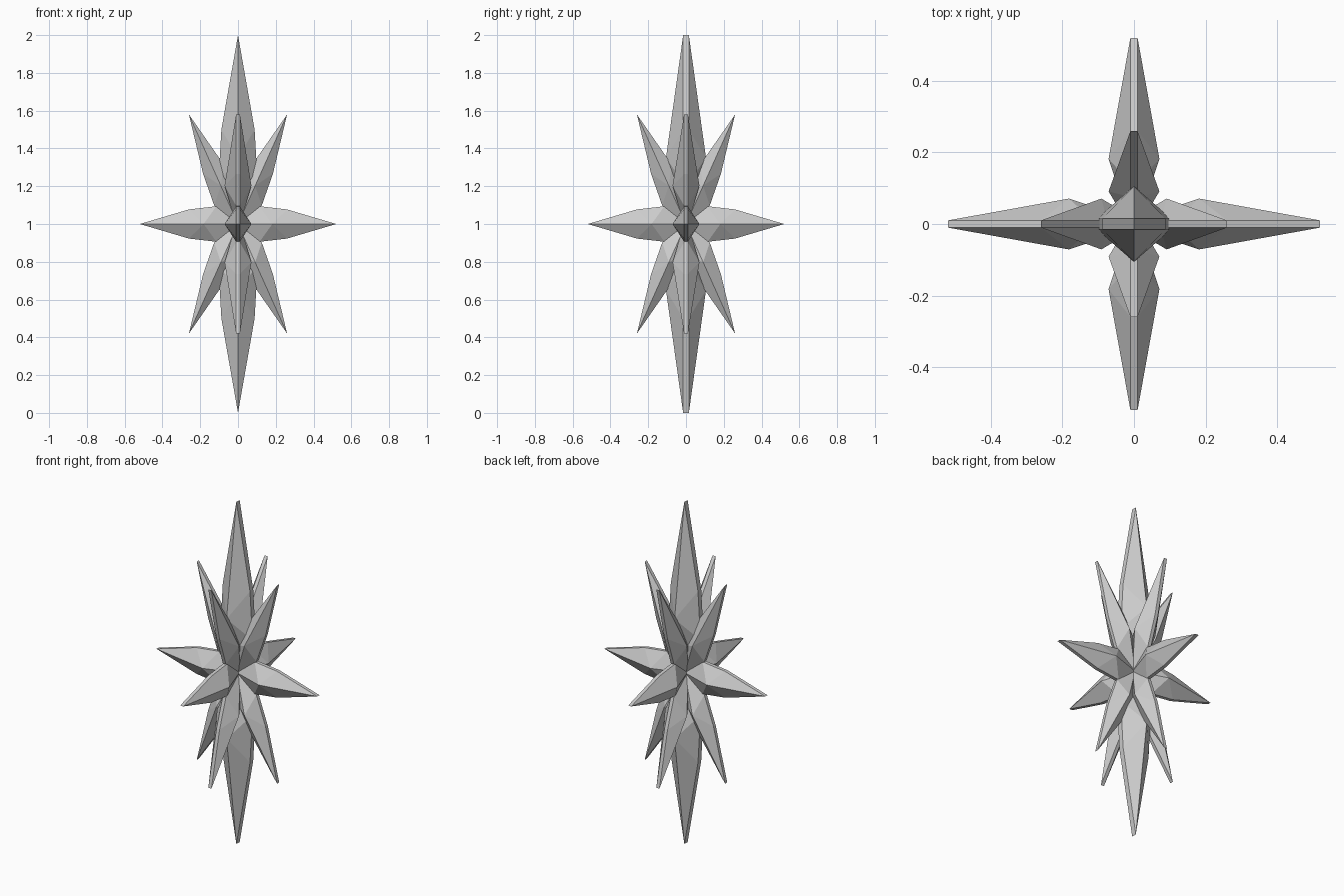
import bpy, bmesh
from mathutils import Vector

if "Cube" in bpy.data.objects:
    bpy.data.objects.remove(bpy.data.objects["Cube"])

CENTRE = Vector((0, 0, 1))


def spike(name, tip, side, w_in, w_out, ridge, t):
    """Faceted blade from the centre to tip: thin rim, raised ridge on both faces."""
    tip = Vector(tip)
    d = tip.normalized()
    n = Vector(side)            # ridge direction
    u = d.cross(n)              # rim direction
    L = tip.length
    outline = [(0, 0), (0.22, w_in), (0.5, w_out), (1, 0), (0.5, -w_out), (0.22, -w_in)]
    bm = bmesh.new()
    rims = []
    for s in (1, -1):
        rim = [bm.verts.new(CENTRE + d * a * L + u * w + n * s * t) for a, w in outline]
        peak = bm.verts.new(CENTRE + d * 0.35 * L + n * s * ridge)
        for i in range(6):
            bm.faces.new((rim[i], rim[(i + 1) % 6], peak))
        rims.append(rim)
    for i in range(6):
        j = (i + 1) % 6
        bm.faces.new((rims[0][i], rims[0][j], rims[1][j], rims[1][i]))
    bmesh.ops.recalc_face_normals(bm, faces=bm.faces)
    me = bpy.data.meshes.new(name)
    bm.to_mesh(me)
    bm.free()
    bpy.context.collection.objects.link(bpy.data.objects.new(name, me))


X, Y = Vector((1, 0, 0)), Vector((0, 1, 0))

# long vertical spikes
for s in (1, -1):
    spike("vertical_spike", (0, 0, s), Y, 0.104, 0.088, 0.106, 0.015)

# horizontal and diagonal spikes in both upright planes
for axis, side in ((X, Y), (Y, X)):
    for s in (1, -1):
        spike("horizontal_spike", axis * s * 0.52, side, 0.094, 0.077, 0.071, 0.01)
        for z in (1, -1):
            spike("diagonal_spike", axis * s * 0.26 + Vector((0, 0, z * 0.58)),
                  side, 0.075, 0.06, 0.071, 0.01)
